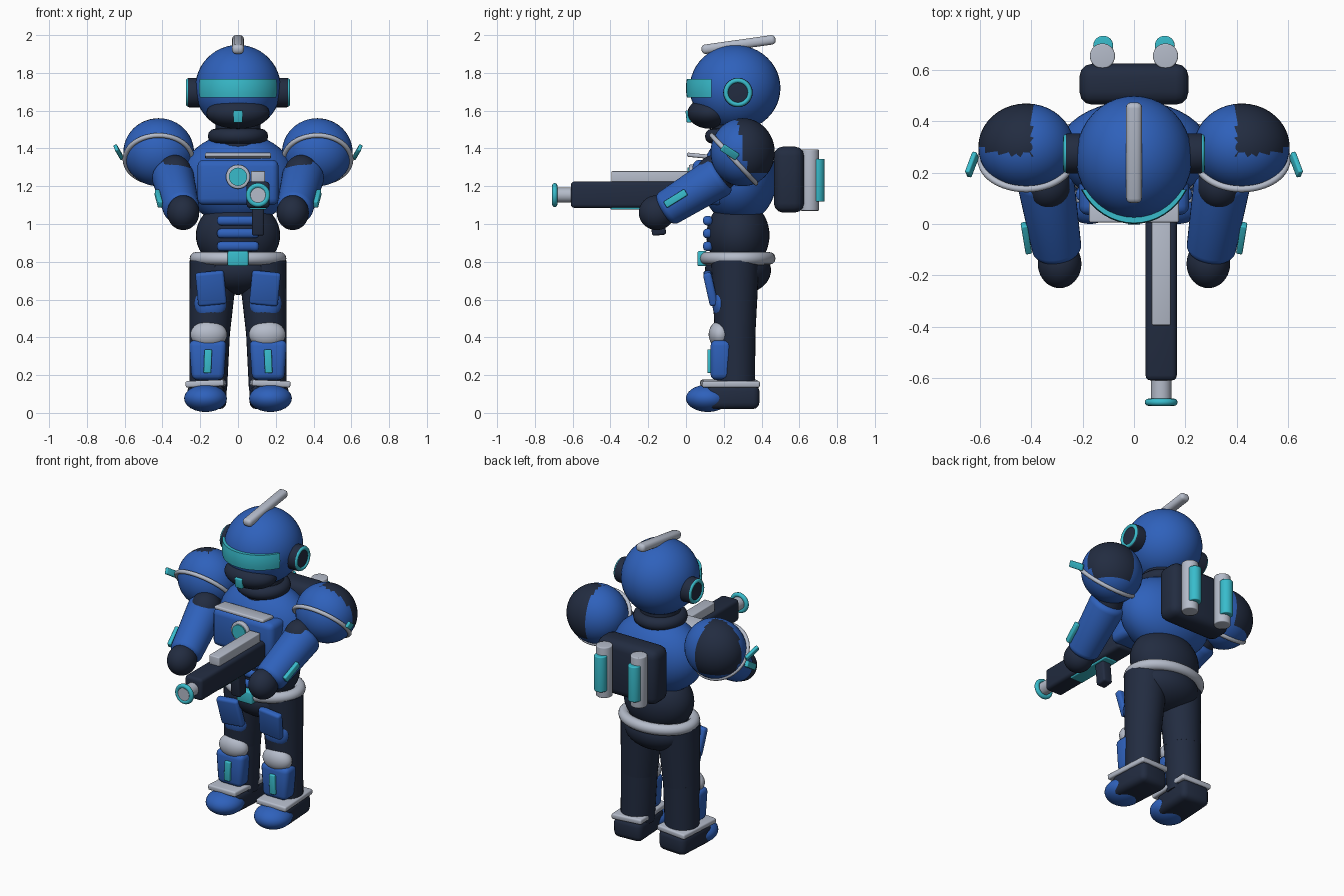
import bpy, bmesh, math
from mathutils import Vector, Matrix

old = bpy.data.objects.get("Cube")
if old:
    bpy.data.objects.remove(old, do_unlink=True)


def material(name, rgb):
    m = bpy.data.materials.new(name)
    m.use_nodes = True
    m.diffuse_color = (*rgb, 1)
    m.node_tree.nodes["Principled BSDF"].inputs["Base Color"].default_value = (*rgb, 1)
    return m


BLUE = material("armour blue", (0.028, 0.12, 0.5))
DARK = material("dark navy", (0.016, 0.025, 0.052))
GREY = material("light grey", (0.46, 0.5, 0.59))
TEAL = material("glow teal", (0.04, 0.5, 0.6))


def finish(bm, name, mat, loc=(0, 0, 0), rot=(0, 0, 0), angle=40):
    bmesh.ops.recalc_face_normals(bm, faces=bm.faces)
    mesh = bpy.data.meshes.new(name)
    bm.to_mesh(mesh)
    bm.free()
    mesh.materials.append(mat)
    ob = bpy.data.objects.new(name, mesh)
    bpy.context.collection.objects.link(ob)
    ob.location, ob.rotation_euler = loc, rot
    bpy.ops.object.select_all(action='DESELECT')
    ob.select_set(True)
    bpy.context.view_layer.objects.active = ob
    bpy.ops.object.shade_smooth_by_angle(angle=math.radians(angle))
    return ob


def ball(name, mat, loc, radii, rot=(0, 0, 0)):
    bm = bmesh.new()
    bmesh.ops.create_uvsphere(bm, u_segments=40, v_segments=24, radius=1)
    bmesh.ops.scale(bm, vec=radii, verts=bm.verts)
    return finish(bm, name, mat, loc, rot)


def box(name, mat, loc, size, bevel=0.01, rot=(0, 0, 0), taper=1):
    bm = bmesh.new()
    bmesh.ops.create_cube(bm, size=1)
    bmesh.ops.scale(bm, vec=size, verts=bm.verts)
    for v in bm.verts:
        if v.co.z < 0:
            v.co.x *= taper
    bmesh.ops.bevel(bm, geom=bm.edges[:], offset=bevel, segments=3,
                    profile=0.5, affect='EDGES')
    return finish(bm, name, mat, loc, rot)


def rod(name, mat, a, b, r1, r2=None, bevel=0):
    """Round bar from a to b, with optional rounded ends."""
    a, b = Vector(a), Vector(b)
    bm = bmesh.new()
    bmesh.ops.create_cone(bm, cap_ends=True, segments=32, radius1=r1,
                          radius2=r1 if r2 is None else r2, depth=(b - a).length)
    if bevel:
        rims = [e for e in bm.edges if any(len(f.verts) > 4 for f in e.link_faces)]
        bmesh.ops.bevel(bm, geom=rims, offset=bevel, segments=5,
                        profile=0.5, affect='EDGES')
    rot = (b - a).to_track_quat('Z', 'Y').to_euler()
    return finish(bm, name, mat, (a + b) / 2, rot)


def ring(name, mat, loc, rx, ry, minor, rot=(0, 0, 0), thick=1, n=48, m=12):
    bm = bmesh.new()
    rows = []
    for i in range(n):
        t = math.tau * i / n
        row = []
        for j in range(m):
            p = math.tau * j / m
            c = minor * math.cos(p)
            row.append(bm.verts.new(((rx + c) * math.cos(t), (ry + c) * math.sin(t),
                                     minor * thick * math.sin(p))))
        rows.append(row)
    for i in range(n):
        r, q = rows[i], rows[(i + 1) % n]
        for j in range(m):
            k = (j + 1) % m
            bm.faces.new((r[j], q[j], q[k], r[k]))
    return finish(bm, name, mat, loc, rot)


# Head with visor band, face mask and crest
ball("head", BLUE, (0, .26, 1.72), (.227, .24, .228))
bm = bmesh.new()
bmesh.ops.create_uvsphere(bm, u_segments=48, v_segments=32, radius=1)
bmesh.ops.scale(bm, vec=(.236, .26, .27), verts=bm.verts)
for co, no in (((0, 0, .047), (0, 0, 1)), ((0, 0, -.05), (0, 0, -1)), ((0, -.125, 0), (0, 1, 0))):
    cut = bmesh.ops.bisect_plane(bm, geom=bm.verts[:] + bm.edges[:] + bm.faces[:],
                                 plane_co=co, plane_no=no, clear_outer=True)
    bmesh.ops.edgeloop_fill(bm, edges=[e for e in cut["geom_cut"]
                                       if isinstance(e, bmesh.types.BMEdge)])
finish(bm, "visor", TEAL, (0, .26, 1.72))
ball("face_mask", DARK, (0, .13, 1.587), (.167, .122, .083))
box("mouth_light", TEAL, (0, .018, 1.57), (.05, .035, .065), .006, (.12, 0, 0))
box("crest", GREY, (0, .278, 1.95), (.062, .395, .05), .02, (.14, 0, 0))

# Torso
ring("neck_collar", DARK, (0, .26, 1.465), .12, .12, .04)
rod("neck", DARK, (0, .26, 1.4), (0, .26, 1.55), .12)
ball("torso", BLUE, (0, .28, 1.24), (.30, .20, .24))
box("chest_plate", BLUE, (0, .12, 1.22), (.43, .17, .24), .035)
box("chest_bar", GREY, (0, .06, 1.362), (.35, .11, .022), .008, (-.1, 0, 0))
rod("emblem_rim", GREY, (0, .08, 1.25), (0, .015, 1.25), .064, bevel=.008)
rod("emblem_light", TEAL, (0, .05, 1.25), (0, .007, 1.25), .048)
ball("abdomen", DARK, (0, .275, .94), (.223, .167, .19))
for i in range(3):
    box("belly_rib", BLUE, (0, .115, 1.018 - .068 * i), (.222, .05, .05), .02)
ring("belt", GREY, (0, .272, .818), .222, .168, .034)
box("belt_buckle", TEAL, (0, .085, .817), (.11, .05, .08), .01)
ball("pelvis", DARK, (0, .275, .755), (.215, .175, .13))

# Backpack
box("backpack", DARK, (0, .545, 1.235), (.425, .16, .35), .05)

for s in (1, -1):
    # Backpack tanks
    rod("tank", GREY, (s * .123, .655, 1.07), (s * .123, .655, 1.395), .049, bevel=.006)
    rod("tank_light", TEAL, (s * .12, .695, 1.118), (s * .12, .695, 1.345), .039, bevel=.006)

    # Ears
    rod("ear_pod", DARK, (s * .17, .275, 1.696), (s * .268, .275, 1.696), .078, bevel=.01)
    ring("ear_ring", TEAL, (s * .264, .275, 1.696), .063, .063, .012, (0, math.pi / 2, 0))

    # Shoulder dome with a dark outer-back patch
    dome = ball("shoulder", BLUE, (s * .42, .30, 1.38), (.187, .17, .18))
    dome.data.materials.append(DARK)
    for f in dome.data.polygons:
        x, y, z = f.center
        if s * x > -.02 and y > .005 - .2 * z and z > -.1:
            f.material_index = 1
    ring("shoulder_band", GREY, (s * .42, .253, 1.343), .178, .172, .013, (-.823, 0, 0))
    box("shoulder_light", TEAL, (s * .632, .232, 1.38), (.02, .1, .04), .006,
        (-.6, s * .4, s * .1))

    # Arm
    elbow = Vector((s * .345, .17, 1.25))
    wrist = Vector((s * .297, -.12, 1.07))
    rod("upper_arm", DARK, (s * .39, .28, 1.36), elbow, .09)
    ball("elbow", DARK, (s * .335, .15, 1.27), (.09, .095, .095))
    rod("forearm", BLUE, elbow + (elbow - wrist) * .08, wrist, .113, .095, .035)
    ball("hand", DARK, (s * .29, -.155, 1.06), (.085, .095, .092))
    aim = (wrist - elbow).to_track_quat('Y', 'Z').to_euler()
    box("forearm_light", TEAL, (s * .42, -.055, 1.135), (.025, .13, .038), .006, aim)

    # Leg
    rod("thigh", DARK, (s * .15, .26, .43), (s * .128, .26, .8), .108, .128)
    rod("calf", DARK, (s * .158, .265, .12), (s * .15, .26, .44), .1, .108)
    box("thigh_plate", BLUE, (s * .143, .13, .66), (.152, .045, .18), .015,
        (.22, s * .1, 0))
    ball("thigh_guard", BLUE, (s * .145, .185, .58), (.085, .045, .09))
    ball("knee", GREY, (s * .155, .18, .415), (.097, .06, .072))
    box("shin_guard", BLUE, (s * .16, .185, .28), (.2, .11, .21), .03, taper=.85)
    box("shin_light", TEAL, (s * .16, .128, .273), (.04, .03, .125), .006, (0, s * -.04, 0))

    # Foot
    box("ankle_plate", GREY, (s * .167, .233, .155), (.205, .305, .034), .01,
        (0, s * .04, s * .06))
    box("heel", DARK, (s * .165, .245, .085), (.195, .28, .13), .035, (0, 0, s * .06))
    ball("toe", BLUE, (s * .172, .115, .077), (.113, .115, .072))

# Blaster
GX = .106
box("blaster_body", DARK, (GX, -.275, 1.155), (.122, .67, .14), .02)
box("blaster_rail", GREY, (GX, -.185, 1.245), (.074, .42, .07), .006)
box("blaster_under_light", TEAL, (GX, -.24, 1.092), (.09, .32, .03), .006)
box("blaster_grip", DARK, (GX, -.15, 1.02), (.065, .075, .16), .012, (.1, 0, 0))
rod("blaster_barrel", GREY, (GX, -.58, 1.153), (GX, -.705, 1.153), .04)
ring("blaster_muzzle", TEAL, (GX, -.695, 1.153), .05, .05, .014, (math.pi / 2, 0, 0))
